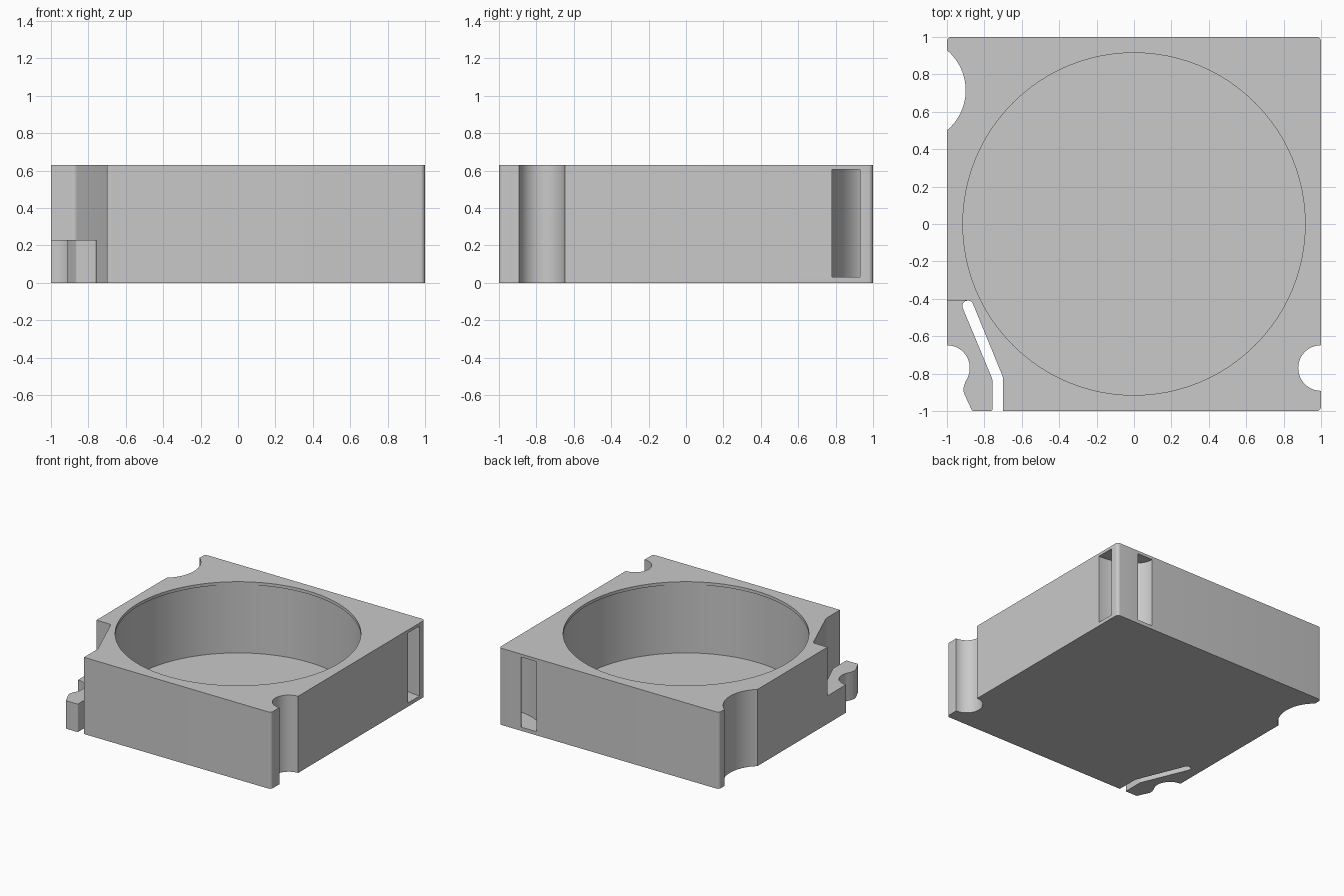
import bpy, bmesh, math
from mathutils import Vector

cube = bpy.data.objects.get("Cube")
if cube:
    bpy.data.objects.remove(cube, do_unlink=True)

HEIGHT = 0.63
grey = bpy.data.materials.new("plain grey")
grey.use_nodes = True
color = (0.585, 0.585, 0.585, 1)
grey.diffuse_color = color
grey.node_tree.nodes["Principled BSDF"].inputs["Base Color"].default_value = color


def arc(cx, cy, rx, ry, start, end, steps):
    """Points along an elliptical arc, angles in degrees."""
    angles = [math.radians(start + (end - start) * i / steps) for i in range(steps + 1)]
    return [(cx + rx * math.cos(a), cy + ry * math.sin(a)) for a in angles]


def circle(cx, cy, r, n):
    return arc(cx, cy, r, r, 0, 360, n)[:-1]


def fillet(corners, steps=6):
    """Round each (x, y, radius) corner of a closed outline."""
    out = []
    for i, (x, y, r) in enumerate(corners):
        p = Vector((x, y))
        if r == 0:
            out.append((x, y))
            continue
        a = (Vector(corners[i - 1][:2]) - p).normalized()
        b = (Vector(corners[(i + 1) % len(corners)][:2]) - p).normalized()
        half = a.angle(b) / 2
        c = p + (a + b).normalized() * (r / math.sin(half))
        t = r / math.tan(half)
        s, e = p + a * t - c, p + b * t - c
        start = math.degrees(math.atan2(s.y, s.x))
        sweep = math.degrees(math.atan2(s.x * e.y - s.y * e.x, s.dot(e)))
        out += arc(c.x, c.y, r, r, start, start + sweep, steps)
    return out


def prism(name, outline, z0, z1):
    """Extrude a flat outline between two heights."""
    bm = bmesh.new()
    base = bm.faces.new([bm.verts.new((x, y, z0)) for x, y in outline])
    top = bmesh.ops.extrude_face_region(bm, geom=[base], use_keep_orig=True)["geom"]
    verts = [v for v in top if isinstance(v, bmesh.types.BMVert)]
    bmesh.ops.translate(bm, verts=verts, vec=(0, 0, z1 - z0))
    bmesh.ops.recalc_face_normals(bm, faces=bm.faces)
    mesh = bpy.data.meshes.new(name)
    bm.to_mesh(mesh)
    bm.free()
    mesh.materials.append(grey)
    obj = bpy.data.objects.new(name, mesh)
    bpy.context.collection.objects.link(obj)
    return obj


def carve(target, outline, z0, z1):
    """Cut a prism out of the target and discard the cutter."""
    cutter = prism("cutter", outline, z0, z1)
    cutter.hide_render = True
    mod = target.modifiers.new("cut", "BOOLEAN")
    mod.operation, mod.solver, mod.object = "DIFFERENCE", "EXACT", cutter
    bpy.context.view_layer.objects.active = target
    bpy.ops.object.modifier_apply(modifier=mod.name)
    bpy.data.objects.remove(cutter, do_unlink=True)


# Square housing with the front corner open for the latch
housing = prism("housing", fillet([
    (-0.70, -1, 0), (1, -1, 0.025), (1, 1, 0.025), (-1, 1, 0.025),
    (-1, -0.41, 0), (-0.868, -0.41, 0.028), (-0.70, -0.82, 0.06)]), 0, HEIGHT)

# Round well, slightly undercut below a thin lip
carve(housing, circle(0, 0, 0.925, 128), 0.04, HEIGHT - 0.025)
carve(housing, circle(0, 0, 0.915, 128), HEIGHT - 0.04, HEIGHT + 0.1)

# Side notches
carve(housing, circle(1, -0.77, 0.122, 48), -0.1, HEIGHT + 0.1)
carve(housing, circle(-1.18, 0.715, 0.28, 96), -0.1, HEIGHT + 0.1)

# Curved strap tunnel around the back corner post
tunnel = ([(1.1, 0.78)] + arc(1, 1, 0.34, 0.22, 270, 180, 16) + [(0.66, 1.1), (0.80, 1.1)]
          + arc(1, 1, 0.20, 0.07, 180, 270, 16) + [(1.1, 0.93)])
carve(housing, tunnel, 0.03, 0.605)

# Springy latch arm, low, with a notched outer side and a hooked tip
notch = arc(-1, -0.77, 0.122, 0.122, 90, -35, 16)
hook = arc(-0.85, -0.885, 0.062, 0.062, 150, 205, 6)
latch_outline = ([(-1, -0.41, 0)] + [(x, y, 0) for x, y in notch + hook]
                 + [(-0.865, -1, 0.01), (-0.757, -1, 0.01), (-0.757, -0.83, 0.06)]
                 + [(x, y, 0) for x, y in arc(-0.89, -0.438, 0.028, 0.028, 202, 90, 8)])
latch = prism("latch_arm", fillet(latch_outline), 0, 0.23)

for obj in (housing, latch):
    bpy.ops.object.select_all(action="DESELECT")
    obj.select_set(True)
    bpy.context.view_layer.objects.active = obj
    bpy.ops.object.shade_smooth_by_angle(angle=math.radians(30))
